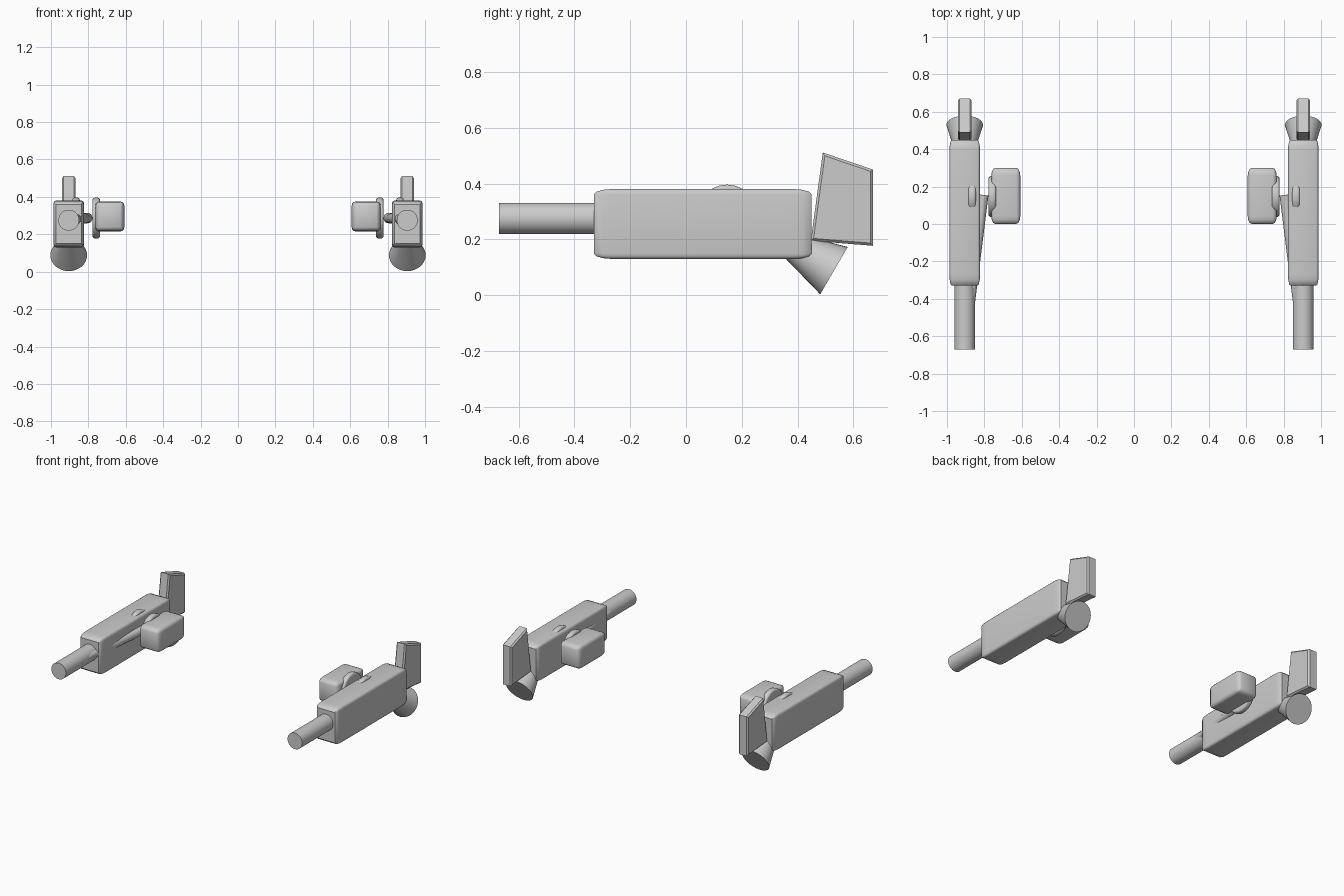
import bpy, bmesh, math
from mathutils import Matrix, Vector

if "Cube" in bpy.data.objects:
    bpy.data.objects.remove(bpy.data.objects["Cube"])

grey = bpy.data.materials.new("plain grey")
grey.use_nodes = True
COLOUR = (0.6, 0.6, 0.6, 1)
grey.diffuse_color = COLOUR
grey.node_tree.nodes["Principled BSDF"].inputs["Base Color"].default_value = COLOUR

CX = 0.905  # centre line of the left-hand unit


def finish(name, bm, smooth=35):
    """Make an object from bm, shade it and mirror it to the other side."""
    bmesh.ops.recalc_face_normals(bm, faces=bm.faces)
    mesh = bpy.data.meshes.new(name)
    bm.to_mesh(mesh)
    bm.free()
    mesh.materials.append(grey)
    ob = bpy.data.objects.new(name, mesh)
    bpy.context.collection.objects.link(ob)
    bpy.ops.object.select_all(action='DESELECT')
    ob.select_set(True)
    bpy.context.view_layer.objects.active = ob
    bpy.ops.object.shade_smooth_by_angle(angle=math.radians(smooth))
    ob.modifiers.new("mirror", 'MIRROR').use_axis = (True, False, False)
    return ob


def rounded_box(name, lo, hi, bevel, segments=3):
    """Unit cube, bevelled, then stretched so the bevel follows the proportions."""
    bm = bmesh.new()
    bmesh.ops.create_cube(bm, size=1)
    bmesh.ops.bevel(bm, geom=bm.edges[:], offset=bevel, segments=segments,
                    profile=0.5, affect='EDGES')
    lo, hi = Vector(lo), Vector(hi)
    bmesh.ops.scale(bm, vec=hi - lo, verts=bm.verts)
    bmesh.ops.translate(bm, vec=(lo + hi) / 2, verts=bm.verts)
    return finish(name, bm)


def rod(name, start, end, r1, r2=None, sides=32, bevel=0):
    """Capped cylinder or cone between two points."""
    start, end = Vector(start), Vector(end)
    axis = end - start
    turn = axis.to_track_quat('Z', 'Y').to_matrix().to_4x4()
    bm = bmesh.new()
    bmesh.ops.create_cone(bm, cap_ends=True, segments=sides, radius1=r1,
                          radius2=r1 if r2 is None else r2, depth=axis.length)
    if bevel:
        rims = [e for e in bm.edges if any(len(f.verts) > 4 for f in e.link_faces)]
        bmesh.ops.bevel(bm, geom=rims, offset=bevel, segments=3,
                        profile=0.5, affect='EDGES')
    bmesh.ops.transform(bm, matrix=Matrix.Translation((start + end) / 2) @ turn,
                        verts=bm.verts)
    return finish(name, bm)


# Main housing and barrel
rounded_box("housing", (CX - 0.082, -0.33, 0.13), (CX + 0.082, 0.45, 0.38), 0.08)
rod("barrel", (CX, -0.67, 0.275), (CX, -0.25, 0.275), 0.056)

# Flared nozzle pointing back and down
rod("nozzle", (CX, 0.53, 0.088), (CX, 0.358, 0.188), 0.098, 0.042)

# Upright fin at the back, extruded from its side profile
bm = bmesh.new()
profile = [(0.447, 0.195), (0.67, 0.177), (0.67, 0.45), (0.49, 0.511)]
face = bm.faces.new([bm.verts.new((CX - 0.036, y, z)) for y, z in profile])
ext = bmesh.ops.extrude_face_region(bm, geom=[face])
bmesh.ops.translate(bm, vec=(0.072, 0, 0),
                    verts=[v for v in ext["geom"] if isinstance(v, bmesh.types.BMVert)])
long_edges = [e for e in bm.edges if abs(e.verts[0].co.x - e.verts[1].co.x) < 0.01]
bmesh.ops.bevel(bm, geom=long_edges, offset=0.009, segments=1, affect='EDGES')
finish("fin", bm, 20)

# Pair of round pivot plates, one sunk in the housing and one beside the box
for name, x in (("inner_pivot_plate", 0.866), ("outer_pivot_plate", 0.758)):
    rod(name, (x - 0.02, 0.147, 0.287), (x + 0.02, 0.147, 0.287), 0.109,
        sides=24, bevel=0.012)

# Slanted strut running from the outer plate to the barrel
rod("strut", (0.806, 0.155, 0.287), (0.878, -0.42, 0.28), 0.028, sides=20)

# Small box on the inward side
rounded_box("side_box", (0.608, 0.0, 0.215), (0.763, 0.3, 0.375), 0.14)
